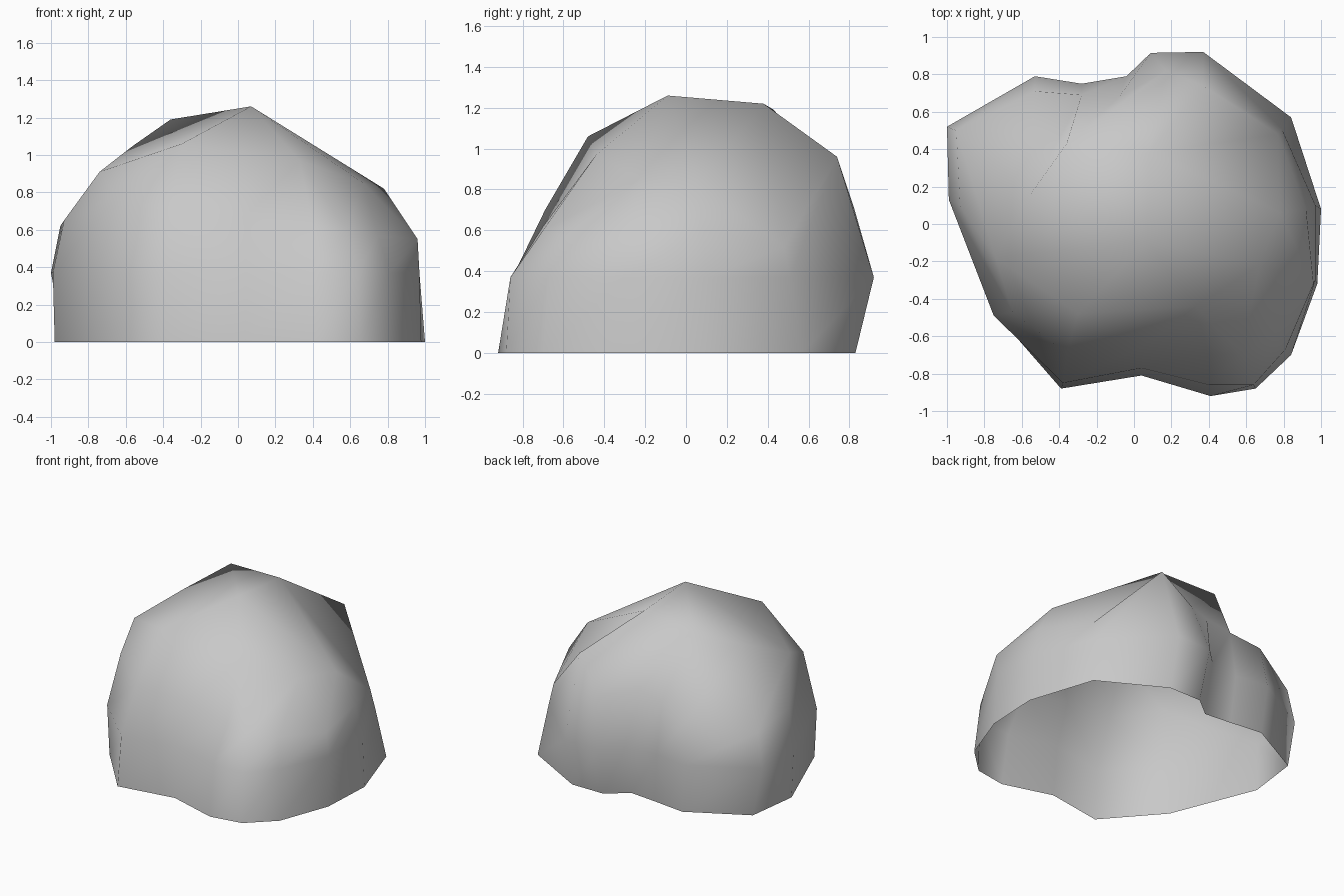
import bpy, bmesh

cube = bpy.data.objects.get("Cube")
if cube:
    bpy.data.objects.remove(cube, do_unlink=True)

# Grey stone
stone = bpy.data.materials.new("grey_stone")
stone.use_nodes = True
colour = (0.58, 0.58, 0.58, 1)
stone.diffuse_color = colour
stone.node_tree.nodes["Principled BSDF"].inputs["Base Color"].default_value = colour

# Cross-sections run anticlockwise from the left side
foot = [(1, .08), (.84, .57), (.37, .83), (.11, .83), (-.04, .71), (-.25, .73),
        (-.5, .76), (-.93, .53), (-.98, .14), (-.73, -.49), (-.39, -.88),
        (.04, -.81), (.41, -.92), (.65, -.88), (.84, -.7), (.98, -.32)]
belt = [(.97, .1), (.79, .51), (.37, .92), (.09, .915), (-.04, .79), (-.28, .75),
        (-.53, .79), (-1, .52), (-.99, .13), (-.75, -.49), (-.38, -.85),
        (.04, -.77), (.4, -.86), (.64, -.86), (.81, -.67), (.97, -.3)]
shoulder = [(.92, .08, .6), (.77, .48, .52), (.37, .74, .96), (.17, .82, .72),
            (-.08, .68, .78), (-.28, .69, .74), (-.53, .71, .7), (-.95, .5, .62),
            (-.93, .1, .65), (-.65, -.47, .78), (-.36, -.69, .7), (.04, -.66, .67),
            (.4, -.7, .62), (.58, -.7, .6), (.75, -.59, .57), (.96, -.32, .55)]
# The crown has half as many corners
crown = [(.78, .06, .82), (.08, .38, 1.22), (-.36, .43, 1.19), (-.56, .15, 1.05),
         (-.74, -.18, .91), (-.3, -.48, 1.06), (.33, -.44, .97), (.67, -.22, .85)]

bm = bmesh.new()


def ring(points, height=None):
    """Add the corners of one cross-section."""
    return [bm.verts.new(p if height is None else (*p, height)) for p in points]


# Boulder sides, open underneath
rings = [ring(foot, 0), ring(belt, .37), ring(shoulder)]
count = len(foot)
for low, high in zip(rings, rings[1:]):
    for i in range(count):
        j = (i + 1) % count
        bm.faces.new((low[i], low[j], high[j], high[i]))

# Boulder crown: two shoulder corners meet each crown corner, which fan to the peak
top = ring(crown)
edge = rings[-1]
peak = bm.verts.new((.07, -.09, 1.26))
for i, corner in enumerate(top):
    following = top[(i + 1) % len(top)]
    a, b, c = (edge[(2 * i + k) % count] for k in range(3))
    bm.faces.new((a, b, corner))
    bm.faces.new((b, c, following, corner))
    bm.faces.new((corner, following, peak))
for face in bm.faces:
    face.smooth = True

mesh = bpy.data.meshes.new("boulder")
bm.to_mesh(mesh)
bm.free()
mesh.materials.append(stone)
boulder = bpy.data.objects.new("boulder", mesh)
bpy.context.collection.objects.link(boulder)
